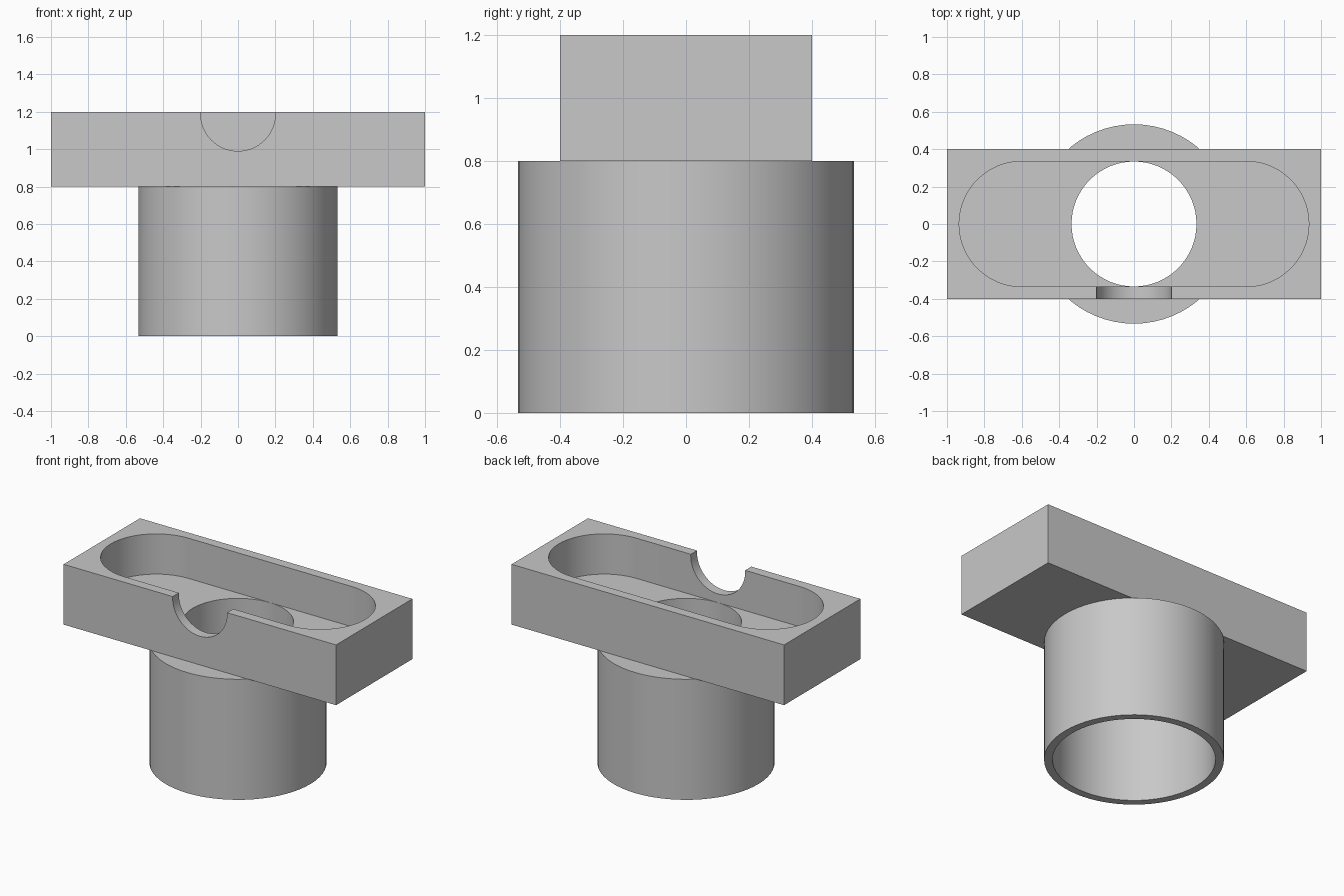
import bpy, bmesh, math
from mathutils import Matrix

cube = bpy.data.objects.get("Cube")
if cube:
    bpy.data.objects.remove(cube, do_unlink=True)

grey = bpy.data.materials.new("plain grey")
grey.use_nodes = True
grey.diffuse_color = (0.58, 0.58, 0.58, 1)
grey.node_tree.nodes["Principled BSDF"].inputs["Base Color"].default_value = grey.diffuse_color

SLAB_BOTTOM, SLAB_TOP, FLOOR = 0.8, 1.2, 0.933
HOLE_R = 0.335


def finish(bm, name):
    bmesh.ops.recalc_face_normals(bm, faces=bm.faces)
    mesh = bpy.data.meshes.new(name)
    bm.to_mesh(mesh)
    bm.free()
    mesh.materials.append(grey)
    obj = bpy.data.objects.new(name, mesh)
    bpy.context.collection.objects.link(obj)
    return obj


def prism(name, outline, z0, z1):
    """Extrude a flat outline upward from z0 to z1."""
    bm = bmesh.new()
    face = bm.faces.new([bm.verts.new((x, y, z0)) for x, y in outline])
    top = bmesh.ops.extrude_face_region(bm, geom=[face])["geom"]
    verts = [v for v in top if isinstance(v, bmesh.types.BMVert)]
    bmesh.ops.translate(bm, verts=verts, vec=(0, 0, z1 - z0))
    return finish(bm, name)


def arc(cx, radius, start, end, steps):
    return [(cx + radius * math.cos(a), radius * math.sin(a))
            for a in (start + (end - start) * i / steps for i in range(steps + 1))]


def activate(obj):
    bpy.ops.object.select_all(action='DESELECT')
    obj.select_set(True)
    bpy.context.view_layer.objects.active = obj


def cut(obj, cutter):
    cutter.hide_render = True
    activate(obj)
    mod = obj.modifiers.new("cut", 'BOOLEAN')
    mod.operation, mod.solver, mod.object = 'DIFFERENCE', 'EXACT', cutter
    bpy.ops.object.modifier_apply(modifier=mod.name)
    bpy.data.objects.remove(cutter, do_unlink=True)


# Rectangular tray
tray = prism("tray", [(-1, -0.4), (1, -0.4), (1, 0.4), (-1, 0.4)], SLAB_BOTTOM, SLAB_TOP)

# Round-ended pocket
half = math.pi / 2
slot = arc(0.6, HOLE_R, -half, half, 32) + arc(-0.6, HOLE_R, half, 3 * half, 32)
cut(tray, prism("pocket_cutter", slot, FLOOR, SLAB_TOP + 0.2))

# Drain hole, kept a hair inside the pocket walls
circle = arc(0, HOLE_R - 0.001, 0, 2 * math.pi, 64)[:-1]
cut(tray, prism("hole_cutter", circle, 0.7, FLOOR + 0.05))

# Round notch in the front wall
notch = prism("notch_cutter", arc(0, 0.2, 0, 2 * math.pi, 64)[:-1], 0.2, 0.6)
notch.data.transform(Matrix.Translation((0, 0, 1.19)) @ Matrix.Rotation(half, 4, 'X'))
cut(tray, notch)

# Hollow collar with a thick top that carries the drain hole
bm = bmesh.new()
profile = [(0.533, 0), (0.533, 0.8), (HOLE_R - 0.001, 0.8),
           (HOLE_R - 0.001, 0.667), (0.483, 0.667), (0.483, 0)]
ring = [bm.verts.new((r, 0, z)) for r, z in profile]
edges = [bm.edges.new((ring[i], ring[(i + 1) % len(ring)])) for i in range(len(ring))]
bmesh.ops.spin(bm, geom=ring + edges, cent=(0, 0, 0), axis=(0, 0, 1),
               angle=2 * math.pi, steps=64, use_merge=True)
bmesh.ops.remove_doubles(bm, verts=bm.verts, dist=0.0001)
collar = finish(bm, "collar")

for part in (tray, collar):
    activate(part)
    bpy.ops.object.shade_smooth_by_angle(angle=math.radians(30))
